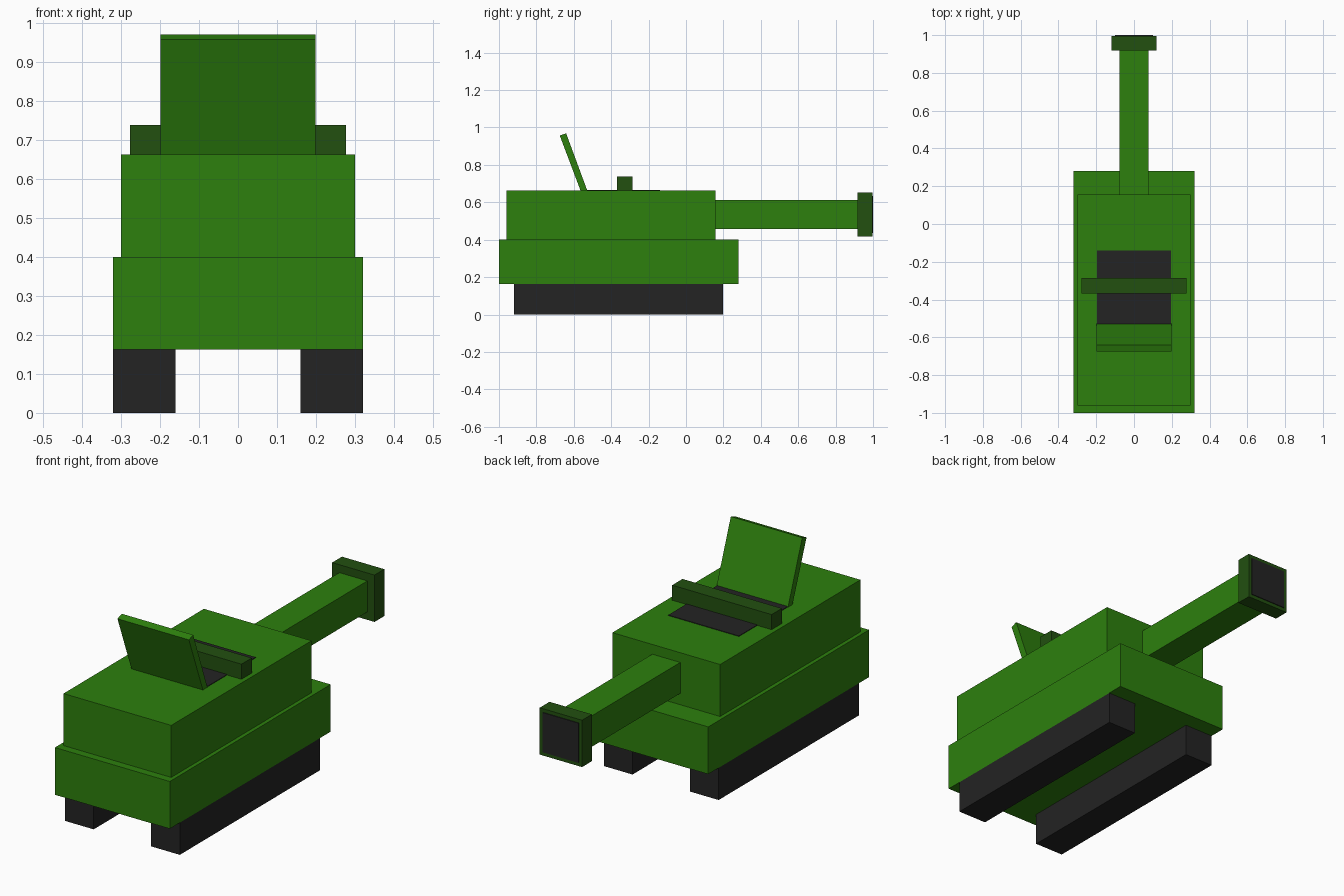
import bpy
import bmesh

if "Cube" in bpy.data.objects:
    bpy.data.objects.remove(bpy.data.objects["Cube"])


def mat(name, rgb):
    m = bpy.data.materials.new(name)
    m.diffuse_color = (*rgb, 1)
    m.use_nodes = True
    m.node_tree.nodes["Principled BSDF"].inputs["Base Color"].default_value = m.diffuse_color
    return m


GREEN = mat("green", (0.026, 0.214, 0.004))
DARK_GREEN = mat("dark green", (0.016, 0.08, 0.005))
BLACK = mat("charcoal", (0.017, 0.017, 0.017))


def prism(name, x0, x1, profile, material):
    """Extrude a (y, z) profile along x."""
    bm = bmesh.new()
    a = [bm.verts.new((x0, y, z)) for y, z in profile]
    b = [bm.verts.new((x1, y, z)) for y, z in profile]
    n = len(profile)
    bm.faces.new(a)
    bm.faces.new(b[::-1])
    for i in range(n):
        j = (i + 1) % n
        bm.faces.new((a[j], a[i], b[i], b[j]))
    bmesh.ops.recalc_face_normals(bm, faces=bm.faces)
    me = bpy.data.meshes.new(name)
    bm.to_mesh(me)
    bm.free()
    me.materials.append(material)
    ob = bpy.data.objects.new(name, me)
    bpy.context.collection.objects.link(ob)
    return ob


def box(name, x, y, z, material):
    profile = [(y[0], z[0]), (y[1], z[0]), (y[1], z[1]), (y[0], z[1])]
    return prism(name, x[0], x[1], profile, material)


# Tracks
for side, x in (("left", (-0.32, -0.16)), ("right", (0.16, 0.32))):
    box(side + "_track", x, (-0.92, 0.197), (0, 0.162), BLACK)

# Hull and turret
box("hull", (-0.32, 0.32), (-1, 0.28), (0.162, 0.4), GREEN)
box("turret", (-0.3, 0.3), (-0.96, 0.157), (0.4, 0.662), GREEN)

# Gun barrel, muzzle and bore plate
box("barrel", (-0.078, 0.078), (0.157, 0.92), (0.457, 0.613), GREEN)
box("muzzle", (-0.118, 0.118), (0.918, 0.996), (0.417, 0.653), DARK_GREEN)
box("bore", (-0.1, 0.1), (0.996, 1.0), (0.435, 0.635), BLACK)

# Hatch opening, open lid and cross bar
box("hatch_opening", (-0.197, 0.197), (-0.535, -0.14), (0.662, 0.665), BLACK)
prism("hatch_lid", -0.199, 0.199,
      [(-0.561, 0.655), (-0.525, 0.655), (-0.641, 0.969), (-0.675, 0.957)], GREEN)
box("cross_bar", (-0.277, 0.277), (-0.368, -0.286), (0.662, 0.738), DARK_GREEN)
